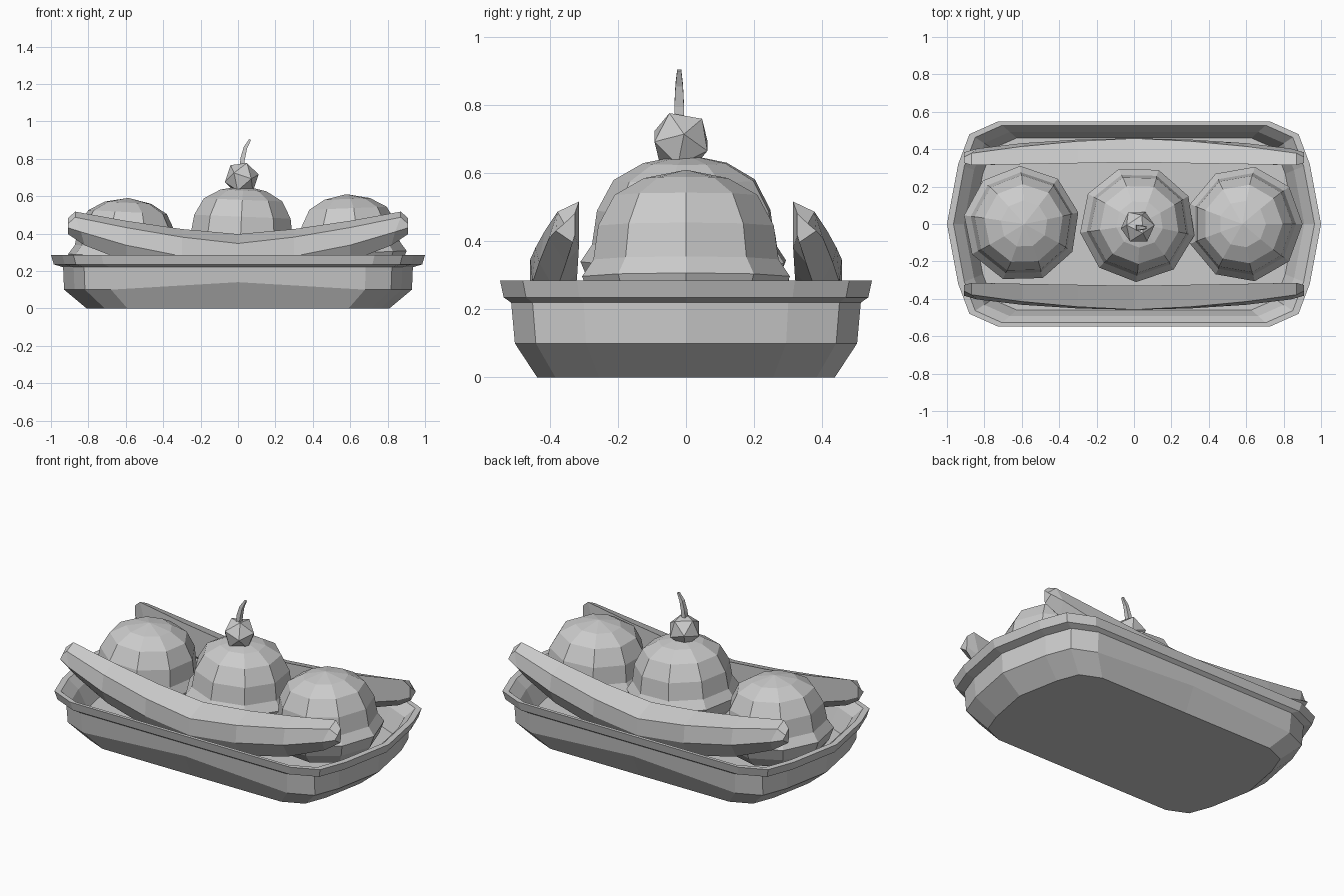
import bpy, bmesh, math
from mathutils import Vector, Matrix, Euler

cube = bpy.data.objects.get("Cube")
if cube:
    bpy.data.objects.remove(cube, do_unlink=True)

grey = bpy.data.materials.new("plain grey")
grey.use_nodes = True
TONE = (0.6, 0.6, 0.6, 1)
grey.diffuse_color = TONE
grey.node_tree.nodes["Principled BSDF"].inputs["Base Color"].default_value = TONE


def finish(name, bm):
    bmesh.ops.recalc_face_normals(bm, faces=bm.faces[:])
    mesh = bpy.data.meshes.new(name)
    bm.to_mesh(mesh)
    bm.free()
    mesh.materials.append(grey)
    obj = bpy.data.objects.new(name, mesh)
    bpy.context.collection.objects.link(obj)
    return obj


def loft(name, rings):
    """Skin a list of point rings and close both ends."""
    bm = bmesh.new()
    loops = [[bm.verts.new(p) for p in ring] for ring in rings]
    n = len(loops[0])
    for a, b in zip(loops, loops[1:]):
        for i in range(n):
            j = (i + 1) % n
            bm.faces.new((a[i], a[j], b[j], b[i]))
    bm.faces.new(loops[0])
    bm.faces.new(loops[-1])
    return finish(name, bm)


# Dish: a long chamfered outline stacked into a hollow, rimmed tray
quarter = [(1, 0), (0.94, 0.32), (0.88, 0.48), (0.73, 0.547), (0, 0.547)]
half = quarter + [(-x, y) for x, y in quarter[-2::-1]]
outline = half + [(x, -y) for x, y in half[-2:0:-1]]
levels = [(0.81, 0.8, 0), (0.93, 0.92, 0.1), (0.935, 0.94, 0.22), (0.985, 0.98, 0.235),
          (1, 1, 0.285), (0.965, 0.965, 0.285), (0.91, 0.9, 0.23), (0.86, 0.84, 0.12)]
rings = []
for sx, sy, z in levels:
    # the shoulder rises a little in the middle of the long sides
    rings.append([(x * sx, y * sy, z + (0.04 if x == 0 and z == 0.1 else 0)) for x, y in outline])
loft("dish", rings)

# Scoops: faceted domes with a short flared skirt
DOME = [(0.13, 0), (0.22, -0.05), (0.27, -0.14), (0.285, -0.24), (0.32, -0.29), (0.29, -0.36), (0.24, -0.42)]


def scoop(name, x, top, tilt, turn, size):
    rot = Euler((0, tilt, 0)).to_matrix() @ Matrix.Rotation(turn, 3, 'Z')
    pivot = Vector((x, 0, top - 0.28))
    rings = []
    for r, dz in [(0.004, 0.025)] + DOME:
        rings.append([pivot + rot @ Vector((r * size * math.cos(k * math.tau / 9),
                                            r * size * math.sin(k * math.tau / 9), 0.255 + dz))
                      for k in range(9)])
    loft(name, rings)


scoop("right_scoop", -0.6, 0.59, 0.05, 0.2, 0.97)
scoop("middle_scoop", 0.02, 0.655, 0.04, 0.5, 0.97)
scoop("left_scoop", 0.59, 0.61, -0.04, 0.0, 0.97)


# Bananas: a five sided section swept along an upward bow
def banana(name, side):
    rings = []
    for x in (-0.91, -0.87, -0.6, -0.3, 0, 0.3, 0.6, 0.87, 0.91):
        t = min(abs(x) / 0.87, 1)
        top = 0.397 + 0.12 * t ** 1.4
        outer = 0.458 - 0.055 * t ** 2
        inner = 0.33 - 0.015 * t
        tall = 0.25 - 0.07 * t ** 2
        if abs(x) > 0.9:
            top, outer, inner, tall = top - 0.035, outer - 0.02, inner + 0.012, 0.085
        section = [(inner, top), (outer - 0.025 * t, top - 0.05 + 0.02 * t), (outer, top - tall * 0.6),
                   (outer - 0.05, top - tall), (inner, top - tall * 0.75)]
        lean = 0.05 * math.copysign(1, x) if abs(x) == 0.87 else 0
        rings.append([(x - lean * (i in (2, 3, 4)) * (top - z) / tall, side * y, z)
                      for i, (y, z) in enumerate(section)])
    loft(name, rings)


banana("front_banana", -1)
banana("back_banana", 1)

# Cherry: a tilted icosahedron
bm = bmesh.new()
place = Matrix.Translation((0.02, -0.015, 0.695)) @ Euler((0.45, 0.2, 0.3)).to_matrix().to_4x4()
bmesh.ops.create_icosphere(bm, subdivisions=1, radius=0.093, matrix=place)
finish("cherry", bm)

# Stem: a thin four sided curl that tapers to its tip
path = [(0.02, 0.74, 0.015), (0.025, 0.8, 0.014), (0.04, 0.86, 0.011), (0.065, 0.903, 0.006)]
loft("cherry_stem", [[(x + a * r * 0.8, -0.02 + b * r, z - a * r * 0.4)
                      for a, b in ((1, 1), (-1, 1), (-1, -1), (1, -1))] for x, z, r in path])
